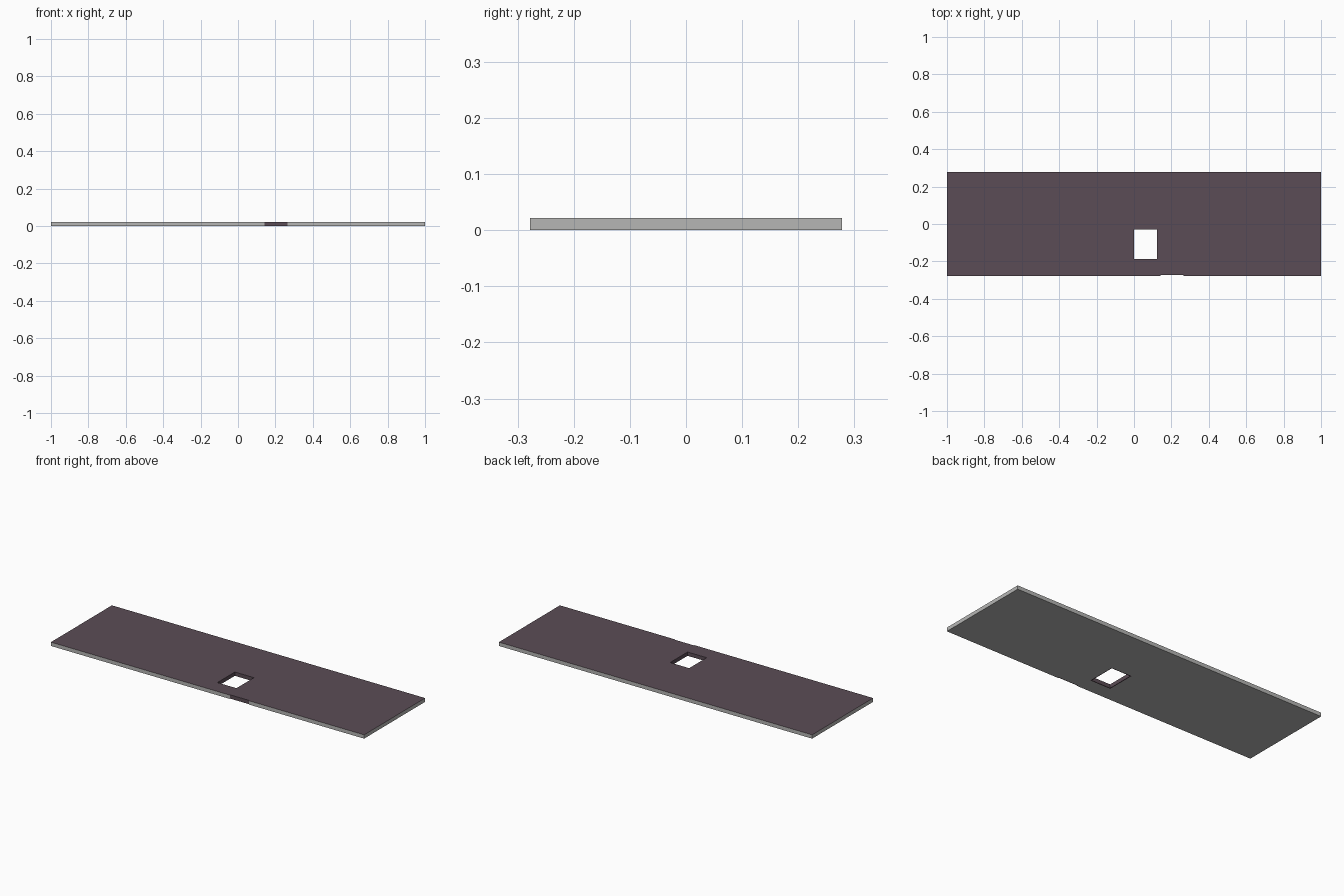
import bpy, bmesh

if "Cube" in bpy.data.objects:
    bpy.data.objects.remove(bpy.data.objects["Cube"])

def mat(name, rgb):
    m = bpy.data.materials.new(name)
    m.diffuse_color = (*rgb, 1)
    m.use_nodes = True
    m.node_tree.nodes["Principled BSDF"].inputs["Base Color"].default_value = m.diffuse_color
    return m

purple = mat("dark_mauve", (0.105, 0.073, 0.092))
grey = mat("light_grey", (0.47, 0.47, 0.46))

T, HX, HY = 0.022, 1.0, 0.278            # thickness and half sizes
WX0, WX1, WY0, WY1 = 0.0, 0.122, -0.188, -0.029   # window opening
NX0, NX1, NY = 0.142, 0.265, -HY + 0.004          # shallow edge notch
F = 0.005                                # trim width on the underside

xs = [-HX, WX0 - F, WX0, WX1, WX1 + F, NX0, NX1, HX]
ys = [-HY, NY, NY + F, WY0 - F, WY0, WY1, WY1 + F, HY]

def inside(x, y, x0, x1, y0, y1):
    return x0 < x < x1 and y0 < y < y1

# panel: grid of cells with the openings left out, extruded to thickness
bm = bmesh.new()
v = [[bm.verts.new((x, y, 0)) for y in ys] for x in xs]
for i in range(len(xs) - 1):
    for j in range(len(ys) - 1):
        x, y = (xs[i] + xs[i+1]) / 2, (ys[j] + ys[j+1]) / 2
        if inside(x, y, WX0, WX1, WY0, WY1) or inside(x, y, NX0, NX1, -HY, NY):
            continue
        bm.faces.new((v[i][j], v[i+1][j], v[i+1][j+1], v[i][j+1]))
ext = bmesh.ops.extrude_face_region(bm, geom=bm.faces[:], use_keep_orig=True)
for e in ext["geom"]:
    if isinstance(e, bmesh.types.BMVert):
        e.co.z = T
bmesh.ops.delete(bm, geom=[w for w in bm.verts if not w.link_faces], context='VERTS')
bmesh.ops.recalc_face_normals(bm, faces=bm.faces[:])

# colour rule: mauve top, opening linings and narrow trim; grey elsewhere
for f in bm.faces:
    c = f.calc_center_median()
    window = inside(c.x, c.y, WX0 - F, WX1 + F, WY0 - F, WY1 + F)
    notch = inside(c.x, c.y, NX0 - 1e-4, NX1 + 1e-4, -HY, NY + F)
    f.material_index = 0 if f.normal.z > 0.5 or window or notch else 1

# merge coplanar cells of the same colour
bmesh.ops.dissolve_limit(bm, angle_limit=0.01, verts=bm.verts[:], edges=bm.edges[:],
                         delimit={'MATERIAL'})
me = bpy.data.meshes.new("wall_panel")
bm.to_mesh(me)
bm.free()
me.materials.append(purple)
me.materials.append(grey)
ob = bpy.data.objects.new("wall_panel", me)
bpy.context.collection.objects.link(ob)
